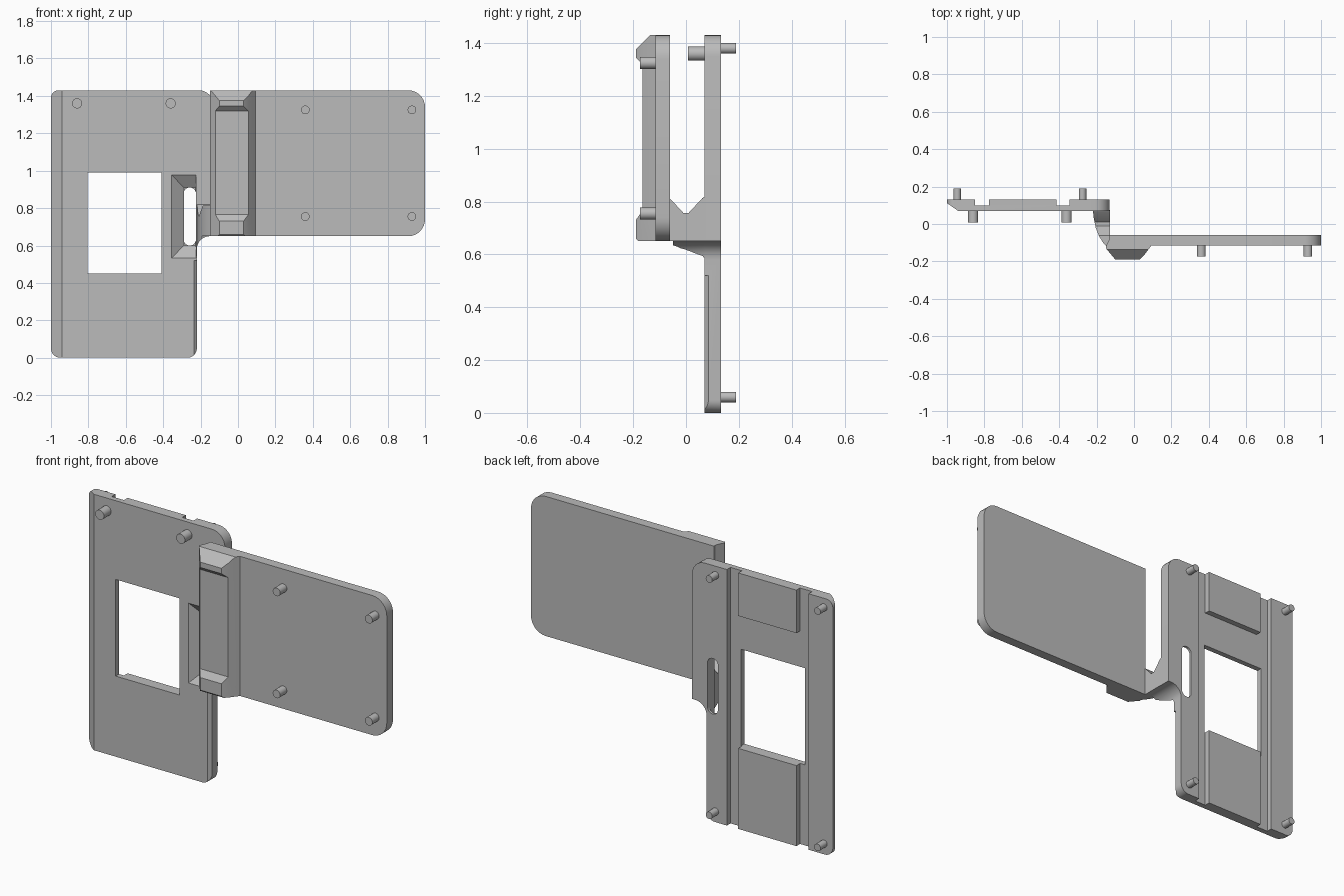
import bpy, bmesh, math
from mathutils import Vector

cube = bpy.data.objects.get("Cube")
if cube:
    bpy.data.objects.remove(cube, do_unlink=True)

grey = bpy.data.materials.new("plain grey")
grey.use_nodes = True
colour = (0.5, 0.5, 0.5, 1)
grey.diffuse_color = colour
grey.node_tree.nodes["Principled BSDF"].inputs["Base Color"].default_value = colour


def finish(name, bm):
    bmesh.ops.recalc_face_normals(bm, faces=bm.faces)
    mesh = bpy.data.meshes.new(name)
    bm.to_mesh(mesh)
    bm.free()
    mesh.materials.append(grey)
    obj = bpy.data.objects.new(name, mesh)
    bpy.context.collection.objects.link(obj)
    return obj


def place(axis, p, d):
    """Put profile point p at depth d along the axis."""
    return {"x": (d, p[0], p[1]), "y": (p[0], d, p[1]), "z": (p[0], p[1], d)}[axis]


def loft(name, axis, first, lo, last, hi):
    bm = bmesh.new()
    a = [bm.verts.new(place(axis, p, lo)) for p in first]
    b = [bm.verts.new(place(axis, p, hi)) for p in last]
    bm.faces.new(a)
    bm.faces.new(b)
    for i in range(len(a)):
        j = (i + 1) % len(a)
        bm.faces.new((a[i], a[j], b[j], b[i]))
    return finish(name, bm)


def prism(name, axis, pts, lo, hi):
    return loft(name, axis, pts, lo, pts, hi)


def rect(x0, x1, z0, z1):
    return [(x0, z0), (x1, z0), (x1, z1), (x0, z1)]


def rounded(corners, steps=8):
    """Outline from (x, z, radius) right-angled corners."""
    out = []
    for i, (x, z, r) in enumerate(corners):
        p = Vector((x, z))
        if r == 0:
            out.append((x, z))
            continue
        u = (Vector(corners[i - 1][:2]) - p).normalized() * r
        v = (Vector(corners[(i + 1) % len(corners)][:2]) - p).normalized() * r
        for s in range(steps + 1):
            t = s / steps * math.pi / 2
            out.append(tuple(p + u * (1 - math.sin(t)) + v * (1 - math.cos(t))))
    return out


def combine(obj, tool, operation="DIFFERENCE"):
    mod = obj.modifiers.new(operation.lower(), "BOOLEAN")
    mod.operation, mod.object, mod.solver = operation, tool, "EXACT"
    bpy.context.view_layer.objects.active = obj
    bpy.ops.object.modifier_apply(modifier=mod.name)
    bpy.data.objects.remove(tool, do_unlink=True)


def peg(name, x, z, r, y0, y1):
    pts = [(x + r * math.cos(math.tau * i / 24), z + r * math.sin(math.tau * i / 24))
           for i in range(24)]
    return prism(name, "y", pts, y0, y1)


# Tall rear plate with a wider upper part
rear = prism("rear_plate", "y", rounded([
    (-1, 0, .05), (-.22, 0, .05), (-.22, .65, .07), (-.13, .65, 0),
    (-.13, 1.43, .08), (-1, 1.43, .04)]), .07, .132)

# Window, grooves and recess on its back
combine(rear, prism("window_cut", "y", rect(-.805, -.41, .45, .99), 0, .3))
for x0, x1 in ((-.85, -.775), (-.415, -.345)):
    combine(rear, prism("groove_cut", "y", rect(x0, x1, -.1, 1.6), .1, .3))
combine(rear, prism("recess_cut", "y", rect(-.82, -.38, .45, 1.19), .1, .3))

# Flared slot: rounded through hole and tapered front mouth
combine(rear, prism("slot_cut", "y", rounded([
    (-.29, .6, .032), (-.225, .6, .032), (-.225, .91, .032), (-.29, .91, .032)]), 0, .3))
combine(rear, loft("mouth_cut", "y", rect(-.362, -.224, .525, .985), .065,
                   rect(-.29, -.226, .6, .91), .118))

# Chamfered front edges
combine(rear, prism("edge_cut", "z", [(-1.1, .0), (-.94, .0), (-.94, .07), (-1, .112), (-1.1, .112)], -1, 2))
combine(rear, prism("edge_cut", "z", [(-.236, .06), (-.2, .06), (-.2, .085), (-.22, .085), (-.236, .07)], -1, .52))

# Front plate
front = prism("front_plate", "y", rounded([
    (-.13, .65, 0), (1, .65, .09), (1, 1.43, .09), (-.13, 1.43, 0)]), -.115, -.06)

# Raised spine with a thicker block at both ends
spine = prism("front_spine", "z", [
    (-.15, -.12), (-.122, -.0605), (.08, -.0605), (.093, -.115),
    (.055, -.165), (.03, -.19), (-.1, -.19), (-.15, -.13)], .65, 1.43)
combine(spine, prism("spine_shape", "x", [
    (0, .65), (-.18, .65), (-.19, .66), (-.19, .73), (-.165, .765), (-.165, 1.32),
    (-.19, 1.345), (-.19, 1.375), (-.135, 1.43), (0, 1.43)], -.5, .5), "INTERSECT")

# Curved bridge joining the plates, with a V notch above and a fillet below
bridge = prism("bridge", "z", [
    (-.22, .075), (-.215, .03), (-.205, -.02), (-.187, -.065), (-.165, -.1),
    (-.15, -.117), (-.129, -.117), (-.129, .075)], .4, 1)
combine(bridge, prism("bridge_side", "x", [
    (-.12, .65), (-.05, .65), (-.05, .617), (0, .605), (.035, .597), (.052, .575),
    (.058, .55), (.08, .53), (.08, .825), (.062, .813), (.01, .757), (-.01, .757),
    (-.062, .813), (-.12, .813)], -.5, .5), "INTERSECT")
combine(bridge, prism("bridge_front", "y", rounded([
    (-.22, .4, 0), (-.22, .65, .07), (-.1, .65, 0), (-.1, .9, 0), (-.3, .9, 0),
    (-.3, .4, 0)]), -.5, .5), "INTERSECT")

# Locating pegs
for x in (.36, .93):
    for z in (.755, 1.325):
        peg("front_plate_peg", x, z, .023, -.175, -.11)
for x in (-.86, -.36):
    peg("rear_plate_front_peg", x, 1.36, .027, .007, .075)
for x in (-.945, -.275):
    for z in (.06, 1.38):
        peg("rear_plate_back_peg", x, z, .02, .125, .19)

# Smooth the curves and keep the edges crisp
for obj in bpy.context.view_layer.objects:
    obj.select_set(obj.type == "MESH")
bpy.context.view_layer.objects.active = rear
bpy.ops.object.shade_smooth_by_angle(angle=math.radians(25))
